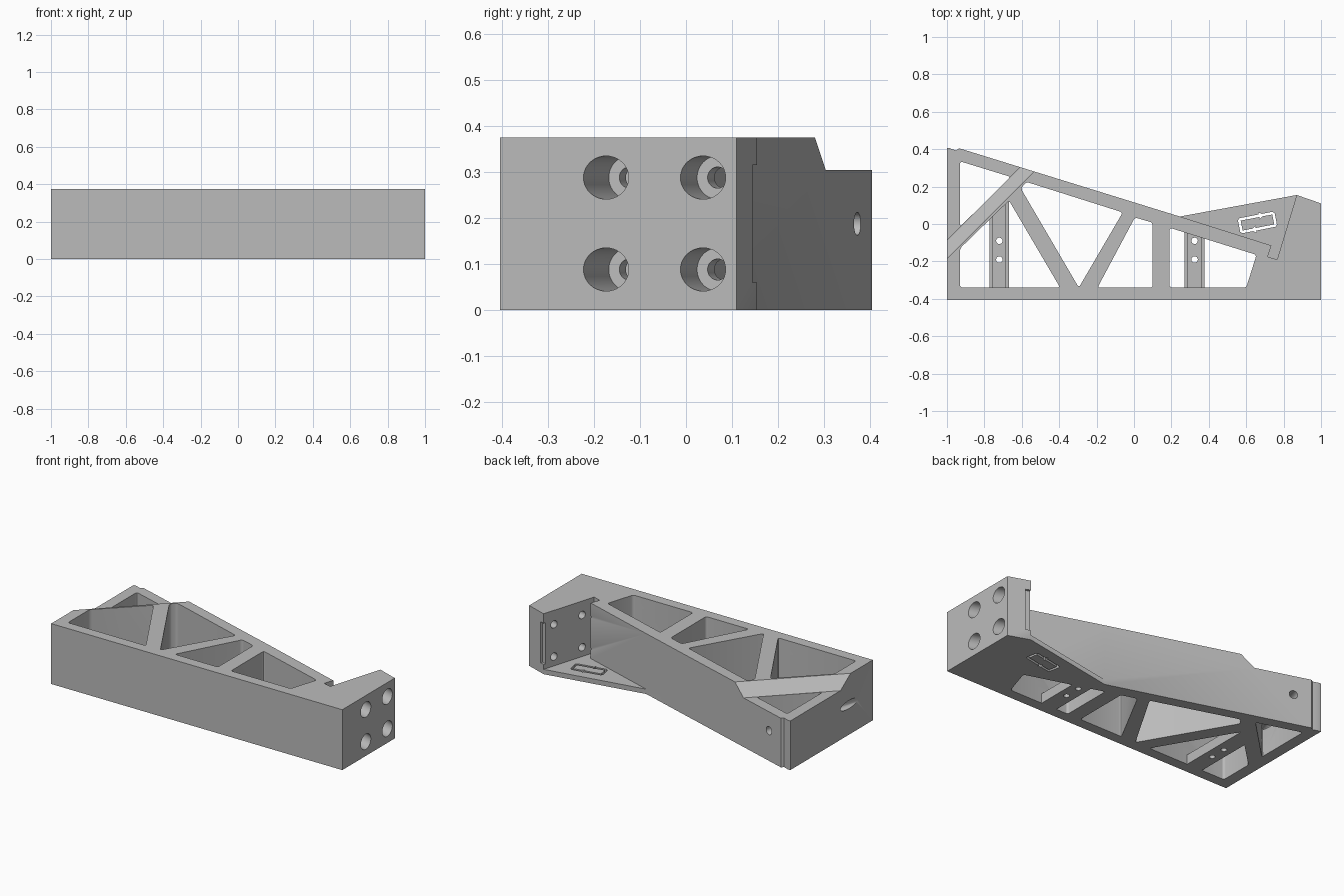
import bpy, bmesh
from math import radians, cos, sin
from mathutils import Vector, Matrix

if "Cube" in bpy.data.objects:
    bpy.data.objects.remove(bpy.data.objects["Cube"])

H = 0.375
TILT = radians(-17.2)             # direction of the slanted wall
ALONG = Vector((cos(TILT), sin(TILT), 0))
ACROSS = Vector((-sin(TILT), cos(TILT), 0))

grey = bpy.data.materials.new("mid grey")
grey.use_nodes = True
COLOUR = (0.5, 0.5, 0.5, 1)
grey.diffuse_color = COLOUR
grey.node_tree.nodes["Principled BSDF"].inputs["Base Color"].default_value = COLOUR


def finish(name, bm):
    bmesh.ops.recalc_face_normals(bm, faces=bm.faces)
    mesh = bpy.data.meshes.new(name)
    bm.to_mesh(mesh)
    bm.free()
    mesh.materials.append(grey)
    obj = bpy.data.objects.new(name, mesh)
    bpy.context.collection.objects.link(obj)
    return obj


def prism(name, points, z0, z1, radius=0):
    """Extrude a flat outline, with optional rounded upright edges."""
    bm = bmesh.new()
    face = bm.faces.new([bm.verts.new((x, y, z0)) for x, y in points])
    up = bmesh.ops.extrude_face_region(bm, geom=[face])
    bmesh.ops.translate(bm, vec=(0, 0, z1 - z0),
                        verts=[v for v in up["geom"] if isinstance(v, bmesh.types.BMVert)])
    if radius:
        upright = [e for e in bm.edges if abs(e.verts[0].co.z - e.verts[1].co.z) > 0.01]
        bmesh.ops.bevel(bm, geom=upright, offset=radius, offset_type='OFFSET',
                        segments=4, profile=0.5, affect='EDGES')
    return finish(name, bm)


def box(name, x0, x1, y0, y1, z0, z1):
    return prism(name, [(x0, y0), (x1, y0), (x1, y1), (x0, y1)], z0, z1)


def rod(name, start, end, radius):
    start, end = Vector(start), Vector(end)
    axis = end - start
    bm = bmesh.new()
    turn = axis.to_track_quat('Z', 'Y').to_matrix().to_4x4()
    bmesh.ops.create_cone(bm, cap_ends=True, segments=40, radius1=radius, radius2=radius,
                          depth=axis.length,
                          matrix=Matrix.Translation((start + end) / 2) @ turn)
    return finish(name, bm)


def combine(target, tool, operation='DIFFERENCE'):
    """Apply a boolean and remove the tool."""
    mod = target.modifiers.new("cut", 'BOOLEAN')
    mod.operation, mod.solver, mod.object = operation, 'EXACT', tool
    bpy.context.view_layer.update()
    graph = bpy.context.evaluated_depsgraph_get()
    mesh = bpy.data.meshes.new_from_object(target.evaluated_get(graph))
    target.modifiers.clear()
    target.data = mesh
    bpy.data.objects.remove(tool)


# Solid outline of the bracket
bracket = prism("truss_bracket", [
    (-1, -.405), (1, -.405), (1, .11), (.87, .155), (.245, .04),
    (-.935, .405), (-.95, .393), (-.985, .405), (-1, .405)], 0, H)

# Open space above the thin corner web, with an undercut at its inner corner
combine(bracket, prism("web_space", [
    (.245, .04), (.3, .5), (.975, .5), (.87, .155), (.765, -.19),
    (.715, -.175), (.735, -.115)], .03, H + .1))

# Truss pockets
pockets = [
    [(-.93, .335), (-.66, .252), (-.93, -.015)],
    [(-.93, -.13), (-.668, .125), (-.395, -.34), (-.93, -.34)],
    [(-.605, .19), (-.575, .225), (-.06, .062), (-.295, -.34)],
    [(.005, .035), (.1, .007), (.1, -.34), (-.195, -.34)],
    [(.19, -.02), (.655, -.165), (.6, -.34), (.19, -.34)]]
for outline in pockets:
    combine(bracket, prism("pocket", outline, -.1, H + .1, .014))

# Channel-shaped crossbars low in two pockets, each with two screw holes
for x, top in ((-.72, .13), (.324, -.04)):
    bar = box("crossbar", x - .053, x + .053, -.37, top, 0, .06)
    combine(bar, box("groove", x - .034, x + .034, -.5, .5, .03, .2))
    for y in (-.09, -.19):
        combine(bar, rod("screw_hole", (x, y, -.1), (x, y, .2), .017))
    combine(bracket, bar, 'UNION')

# Lowered rear corner with a 45 degree step
drop = .07
profile = [(0, H + .05), (0, H), (drop, H - drop), (1, H - drop), (1, H + .05)]
bm = bmesh.new()
out = Vector((-1, 1, 0)).normalized()
side = Vector((1, 1, 0)).normalized()
base = Vector((-.77, .043, 0))
face = bm.faces.new([bm.verts.new(base - side + out * d + Vector((0, 0, z)))
                     for d, z in profile])
ext = bmesh.ops.extrude_face_region(bm, geom=[face])
bmesh.ops.translate(bm, vec=side * 2,
                    verts=[v for v in ext["geom"] if isinstance(v, bmesh.types.BMVert)])
combine(bracket, finish("step", bm))

# Long hole drilled square to the slanted wall
entry = Vector((-.832, .37, H / 2))
combine(bracket, rod("long_hole", entry + ACROSS * .2, entry - ACROSS * .8, .025))

# Counterbored bolt holes through the end block
for y, depth in ((-.174, .172), (.037, .108)):
    for z in (.088, .288):
        mouth = Vector((1, y, z))
        combine(bracket, rod("counterbore", mouth + ALONG * .2, mouth - ALONG * depth, .047))
        combine(bracket, rod("bolt_hole", mouth, mouth - ALONG * (depth + .1), .023))

# Shallow slot along the tip of the end block
tip = Vector((.87, .155, 0))
corners = [tip + ALONG * a + ACROSS * b
           for a, b in ((-.03, -.014), (.03, -.014), (.03, .03), (-.03, .03))]
combine(bracket, prism("tip_slot", [c.xy for c in corners], .06, .315))

# Two chasing arrows cut through the web
half = [(-.02, -.041), (-.02, -.027), (-.086, -.027), (-.086, .027), (.015, .027),
        (.015, .016), (.042, .034), (.015, .052), (.015, .041), (-.09, .041),
        (-.1, .031), (-.1, -.031), (-.09, -.041)]
angle = radians(11)
for sign in (1, -1):
    pts = [(.66 + sign * (u * cos(angle) - v * sin(angle)),
            .008 + sign * (u * sin(angle) + v * cos(angle))) for u, v in half]
    combine(bracket, prism("arrow", pts, -.1, .1))

# Smooth the round surfaces, keep hard edges
bpy.ops.object.select_all(action='DESELECT')
bracket.select_set(True)
bpy.context.view_layer.objects.active = bracket
bpy.ops.object.shade_smooth_by_angle(angle=radians(30))
